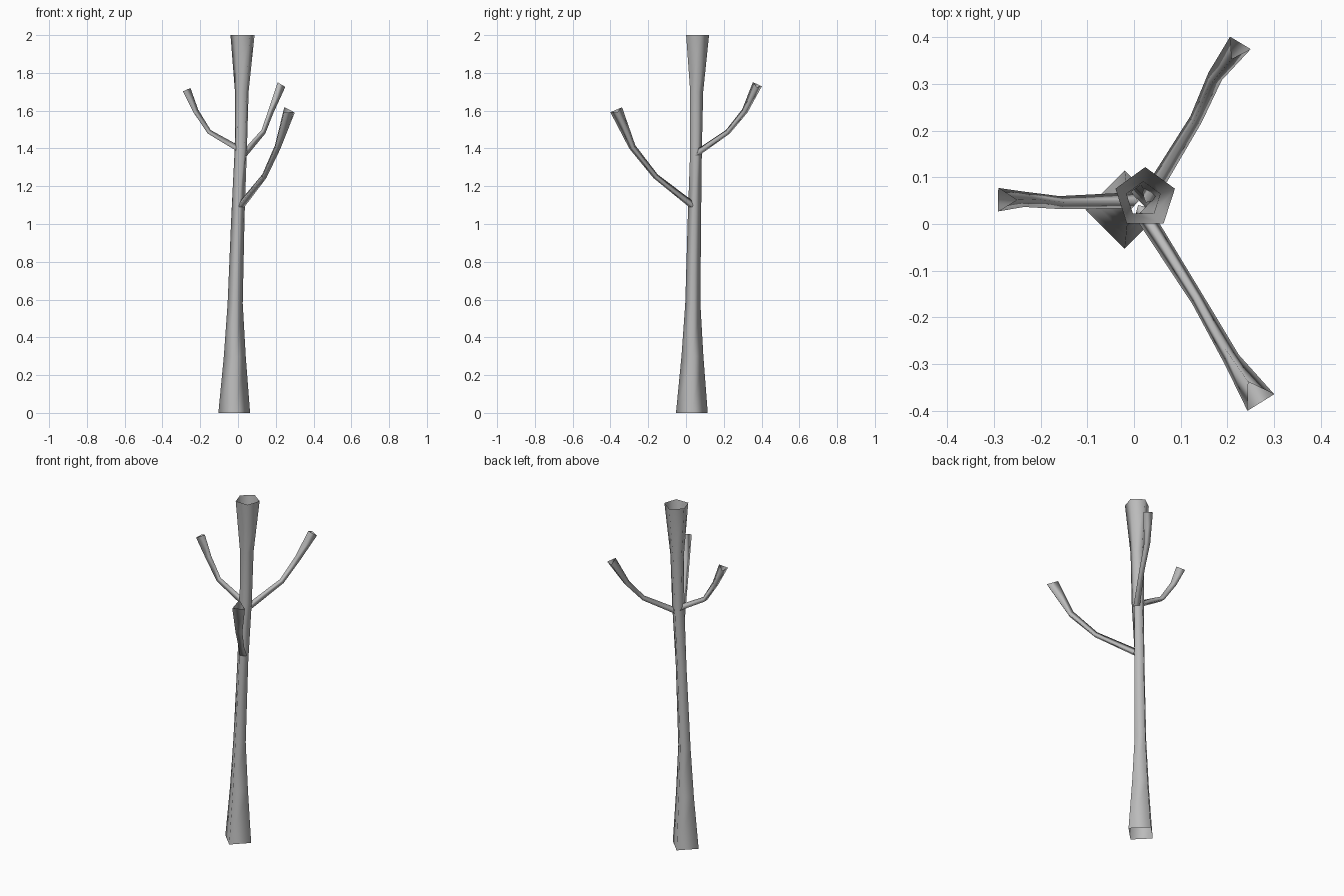
import bpy, bmesh
from math import cos, sin, radians
from mathutils import Vector

cube = bpy.data.objects.get("Cube")
if cube:
    bpy.data.objects.remove(cube, do_unlink=True)

bark = bpy.data.materials.new("grey_bark")
bark.use_nodes = True
grey = (0.5, 0.5, 0.5, 1)
bark.diffuse_color = grey
bark.node_tree.nodes["Principled BSDF"].inputs["Base Color"].default_value = grey


def skin(name, rings):
    """Join rings of points into an open, smooth-shaded tube."""
    bm = bmesh.new()
    loops = [[bm.verts.new(p) for p in ring] for ring in rings]
    for a, b in zip(loops, loops[1:]):
        n = len(a)
        for i in range(n):
            j = (i + 1) % n
            bm.faces.new((a[i], a[j], b[j], b[i]))
    bmesh.ops.remove_doubles(bm, verts=bm.verts, dist=0.0005)
    bmesh.ops.recalc_face_normals(bm, faces=bm.faces)
    for f in bm.faces:
        f.smooth = True
    mesh = bpy.data.meshes.new(name)
    bm.to_mesh(mesh)
    bm.free()
    mesh.materials.append(bark)
    obj = bpy.data.objects.new(name, mesh)
    bpy.context.collection.objects.link(obj)


# Trunk: square at the foot, five-sided from the fork up (two corners merge below)
SQUARE = (90, 180, 270, 270, 360)
PENTAGON = (90, 162, 234, 306, 378)
trunk = [  # height, centre x, centre y, radius
    (0, -0.02, 0.031, 0.084), (0.3, -0.017, 0.034, 0.058),
    (0.58, -0.015, 0.036, 0.04), (1.05, 0, 0.045, 0.035),
    (1.4, 0.015, 0.05, 0.034), (1.7, 0.02, 0.053, 0.038),
    (2, 0.024, 0.055, 0.067)]
skin("trunk", [
    [(x + r * cos(radians(a)), y + r * sin(radians(a)), z)
     for a in (SQUARE if z < 1.2 else PENTAGON)]
    for z, x, y, r in trunk])


def branch(name, path, radii):
    """Three-sided limb with one ridge facing the trunk, flared at the tip."""
    pts = [Vector(p) for p in path]
    out = pts[-1] - pts[0]
    out.z = 0
    rings = []
    for i, (p, r) in enumerate(zip(pts, radii)):
        t = (pts[min(i + 1, len(pts) - 1)] - pts[max(i - 1, 0)]).normalized()
        inward = (-out + t * out.dot(t)).normalized()
        side = t.cross(inward)
        rings.append([p + r * (inward * cos(radians(a)) + side * sin(radians(a)))
                      for a in (0, 120, 240)])
    skin(name, rings)


# Three limbs around the trunk
branch("front_branch", [(0.015, 0.03, 1.1), (0.135, -0.16, 1.25),
                        (0.205, -0.283, 1.405), (0.263, -0.368, 1.6)],
       (0.022, 0.017, 0.021, 0.039))
branch("back_branch", [(0.03, 0.055, 1.37), (0.13, 0.22, 1.485),
                       (0.17, 0.31, 1.595), (0.222, 0.377, 1.735)],
       (0.02, 0.016, 0.019, 0.03))
branch("right_branch", [(0, 0.05, 1.395), (-0.155, 0.046, 1.485),
                        (-0.227, 0.053, 1.595), (-0.278, 0.052, 1.708)],
       (0.02, 0.016, 0.019, 0.029))
